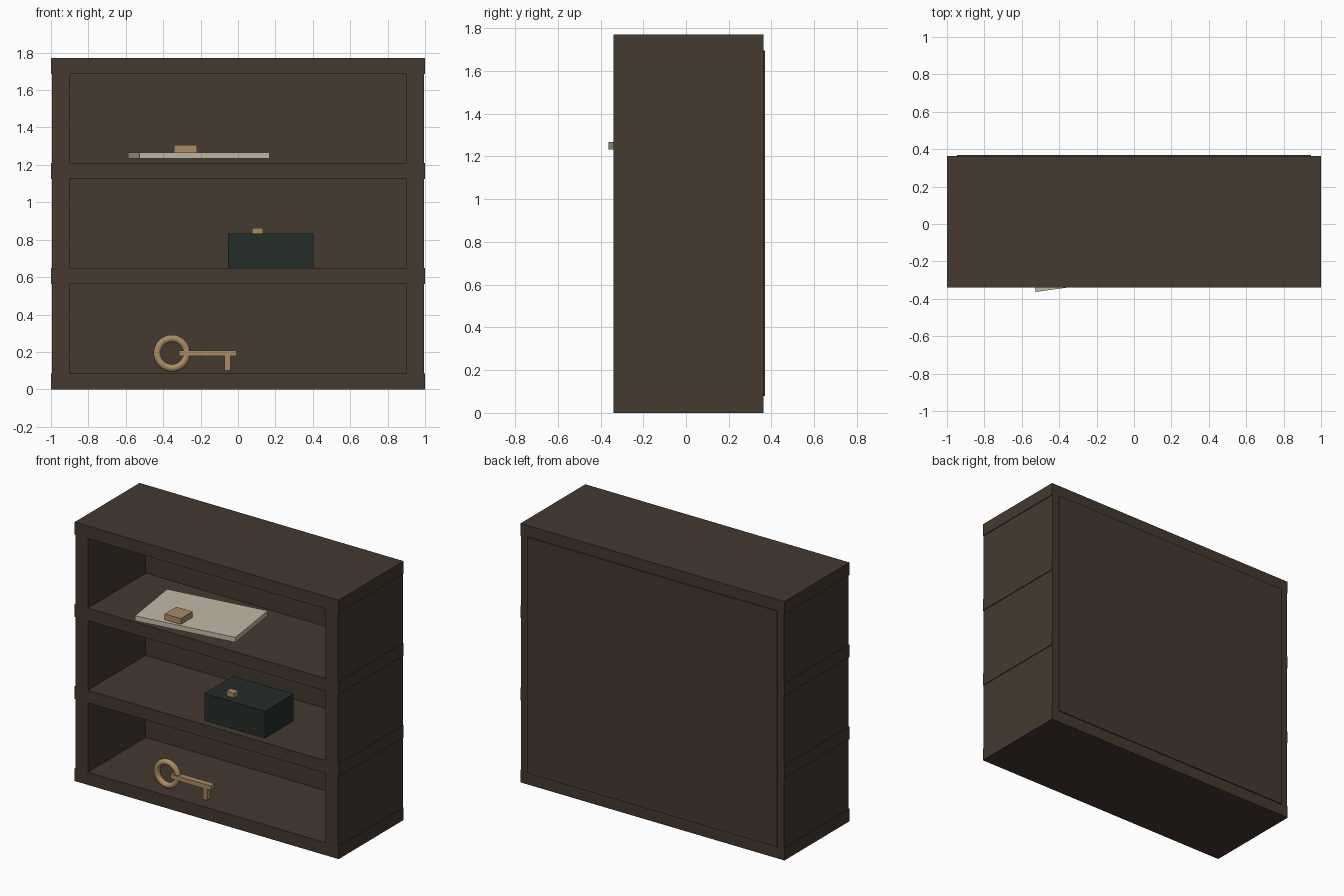
import bpy
from math import radians

if "Cube" in bpy.data.objects:
    bpy.data.objects.remove(bpy.data.objects["Cube"])


def material(name, r, g, b):
    m = bpy.data.materials.new(name)
    m.diffuse_color = (r, g, b, 1)
    m.use_nodes = True
    m.node_tree.nodes["Principled BSDF"].inputs["Base Color"].default_value = m.diffuse_color
    return m


wood = material("dark_wood", 0.058, 0.041, 0.029)
paper = material("cream", 0.53, 0.49, 0.38)
green = material("dark_green", 0.0185, 0.026, 0.022)
brass = material("brass", 0.40, 0.26, 0.13)


def box(name, x, y, z, mat, turn=0):
    """Box from (min, max) ranges, optionally turned about z."""
    mid = [(a + b) / 2 for a, b in (x, y, z)]
    bpy.ops.mesh.primitive_cube_add(size=1, location=mid, rotation=(0, 0, radians(turn)))
    ob = bpy.context.object
    ob.name = name
    ob.scale = [b - a for a, b in (x, y, z)]
    bpy.ops.object.transform_apply(location=False, rotation=False, scale=True)
    ob.data.materials.append(mat)
    return ob


FRONT, BACK = -0.339, 0.363
BOARD, PITCH, TOP = 0.086, 0.562, 1.772

# Four horizontal boards, slightly wider than the sides
for i, name in enumerate(("base_board", "lower_shelf", "upper_shelf", "top_board")):
    box(name, (-1, 1), (FRONT, BACK), (i * PITCH, i * PITCH + BOARD), wood)

# Side walls filling each bay between the boards
for side, s in (("left", -1), ("right", 1)):
    for i in range(3):
        x = sorted((s * 0.9, s * 0.995))
        box(f"{side}_wall_{i + 1}", x, (FRONT, BACK),
            (i * PITCH + BOARD, (i + 1) * PITCH), wood)

# Back panel, standing a little proud of the frame
box("back_panel", (-0.947, 0.947), (0.287, 0.37), (0.08, 1.695), wood)

# Cream folder on the upper shelf with a small block on it
box("folder", (-0.56, 0.14), (-0.317, 0.123), (1.233, 1.267), paper, turn=8)
box("folder_block", (-0.342, -0.22), (-0.305, -0.178), (1.267, 1.307), brass)

# Green chest on the lower shelf with its catch
box("chest", (-0.053, 0.404), (-0.286, 0.026), (0.648, 0.832), green)
box("chest_catch", (0.075, 0.134), (-0.234, -0.184), (0.832, 0.862), brass)

# Key in the bottom bay: ring, shaft and bit
bpy.ops.mesh.primitive_torus_add(location=(-0.353, -0.258, 0.193), rotation=(radians(90), 0, 0),
                                 major_radius=0.079, minor_radius=0.02,
                                 major_segments=32, minor_segments=12)
ring = bpy.context.object
ring.name = "key_ring"
ring.data.materials.append(brass)
bpy.ops.object.shade_smooth()
box("key_shaft", (-0.316, -0.008), (-0.28, -0.238), (0.177, 0.208), brass)
box("key_bit", (-0.072, -0.04), (-0.278, -0.24), (0.1, 0.18), brass)
